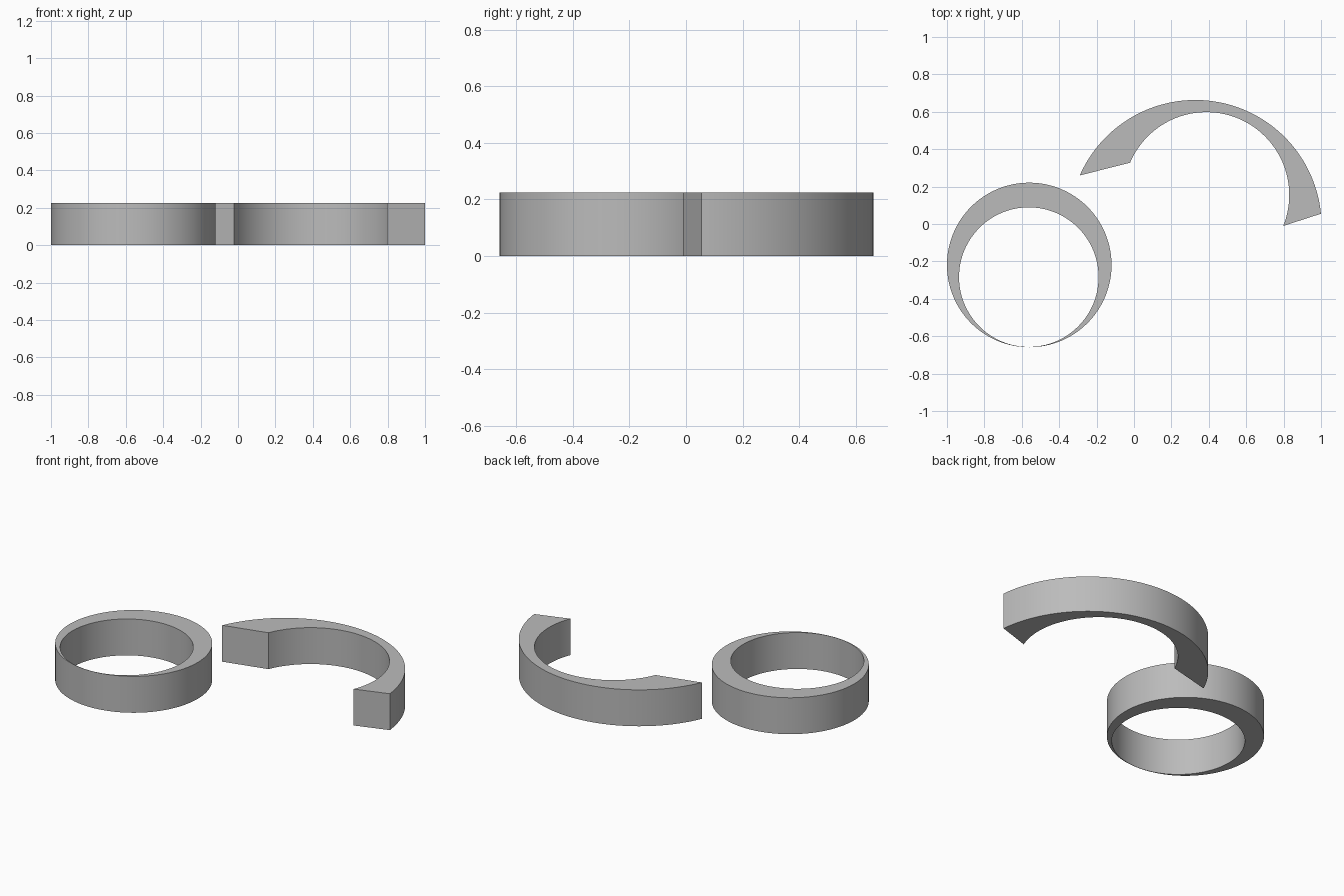
import bpy
import bmesh
from math import cos, sin, atan2, tau, radians
from mathutils import Vector

HEIGHT = 0.225

cube = bpy.data.objects.get("Cube")
if cube:
    bpy.data.objects.remove(cube, do_unlink=True)

grey = bpy.data.materials.new("plain_grey")
grey.use_nodes = True
grey.diffuse_color = (0.5, 0.5, 0.5, 1)
grey.node_tree.nodes["Principled BSDF"].inputs["Base Color"].default_value = grey.diffuse_color


def arc(centre, radius, start, end, steps):
    """Points along a circular arc between two angles."""
    angles = [start + (end - start) * i / steps for i in range(steps + 1)]
    return [Vector((centre[0] + radius * cos(a), centre[1] + radius * sin(a), 0)) for a in angles]


def angle_to(centre, point):
    return atan2(point[1] - centre[1], point[0] - centre[0])


def band(name, outer, inner, closed=False):
    """Extrude the flat strip between two arcs to the full height."""
    if closed:
        outer, inner = outer[:-1], inner[:-1]
    bm = bmesh.new()
    out = [bm.verts.new(p) for p in outer]
    inn = [bm.verts.new(p) for p in inner]
    n = len(out)
    for i in range(n if closed else n - 1):
        j = (i + 1) % n
        bm.faces.new((out[i], out[j], inn[j], inn[i]))
    top = bmesh.ops.extrude_face_region(bm, geom=bm.faces[:])["geom"]
    bmesh.ops.translate(bm, vec=(0, 0, HEIGHT),
                        verts=[g for g in top if isinstance(g, bmesh.types.BMVert)])
    bmesh.ops.recalc_face_normals(bm, faces=bm.faces[:])
    mesh = bpy.data.meshes.new(name)
    bm.to_mesh(mesh)
    bm.free()
    mesh.materials.append(grey)
    obj = bpy.data.objects.new(name, mesh)
    bpy.context.collection.objects.link(obj)
    bpy.ops.object.select_all(action="DESELECT")
    obj.select_set(True)
    bpy.context.view_layer.objects.active = obj
    bpy.ops.object.shade_smooth_by_angle(angle=radians(30))
    return obj


# Closed ring with an off-centre hole, thinnest at the front
band("eccentric_ring",
     arc((-0.56, -0.219), 0.44, 0, tau, 128),
     arc((-0.5625, -0.284), 0.373, 0, tau, 128), closed=True)

# Open crescent, cut off straight at both ends
out_c, in_c = (0.328, -0.012), (0.387, 0.155)
band("open_crescent",
     arc(out_c, 0.675, angle_to(out_c, (1.0, 0.055)), angle_to(out_c, (-0.29, 0.26)), 80),
     arc(in_c, 0.443, angle_to(in_c, (0.797, -0.01)), angle_to(in_c, (-0.02, 0.327)), 80))
